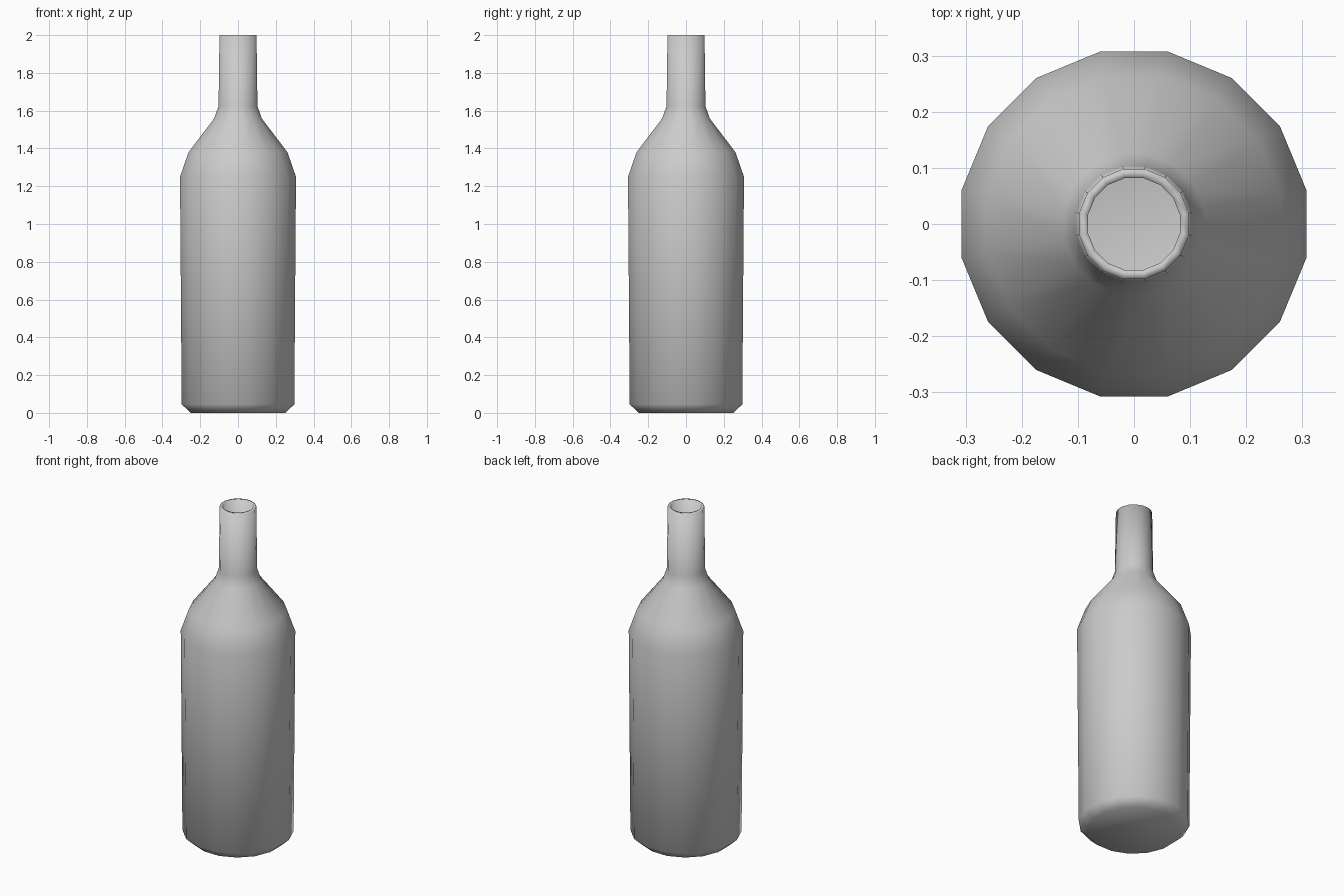
import bpy, bmesh, math

if "Cube" in bpy.data.objects:
    bpy.data.objects.remove(bpy.data.objects["Cube"])

SIDES = 16
FLAT = math.cos(math.pi / SIDES)   # flat-to-flat factor: flats face the axes

# Profile: (flat radius, height), outside from base to lip, then inside back down
outer = [(0.25, 0.0), (0.298, 0.045), (0.307, 1.25), (0.262, 1.38),
         (0.125, 1.56), (0.103, 1.625), (0.098, 2.0)]
inner = [(0.082, 2.0), (0.086, 1.63), (0.108, 1.57), (0.247, 1.37),
         (0.29, 1.245), (0.282, 0.05), (0.24, 0.018)]

bm = bmesh.new()


def ring(radius, z):
    r = radius / FLAT
    return [bm.verts.new((r * math.cos((i + 0.5) * math.tau / SIDES),
                          r * math.sin((i + 0.5) * math.tau / SIDES), z))
            for i in range(SIDES)]


# Bottle walls
rings = [ring(r, z) for r, z in outer + inner]
for a, b in zip(rings, rings[1:]):
    for i in range(SIDES):
        j = (i + 1) % SIDES
        bm.faces.new((a[i], a[j], b[j], b[i]))

# Underside and inner floor
bm.faces.new(rings[0][::-1])
bm.faces.new(rings[-1])
bmesh.ops.recalc_face_normals(bm, faces=bm.faces[:])
for f in bm.faces:
    f.smooth = True

mesh = bpy.data.meshes.new("bottle")
bm.to_mesh(mesh)
bm.free()
bpy.context.collection.objects.link(bpy.data.objects.new("bottle", mesh))
